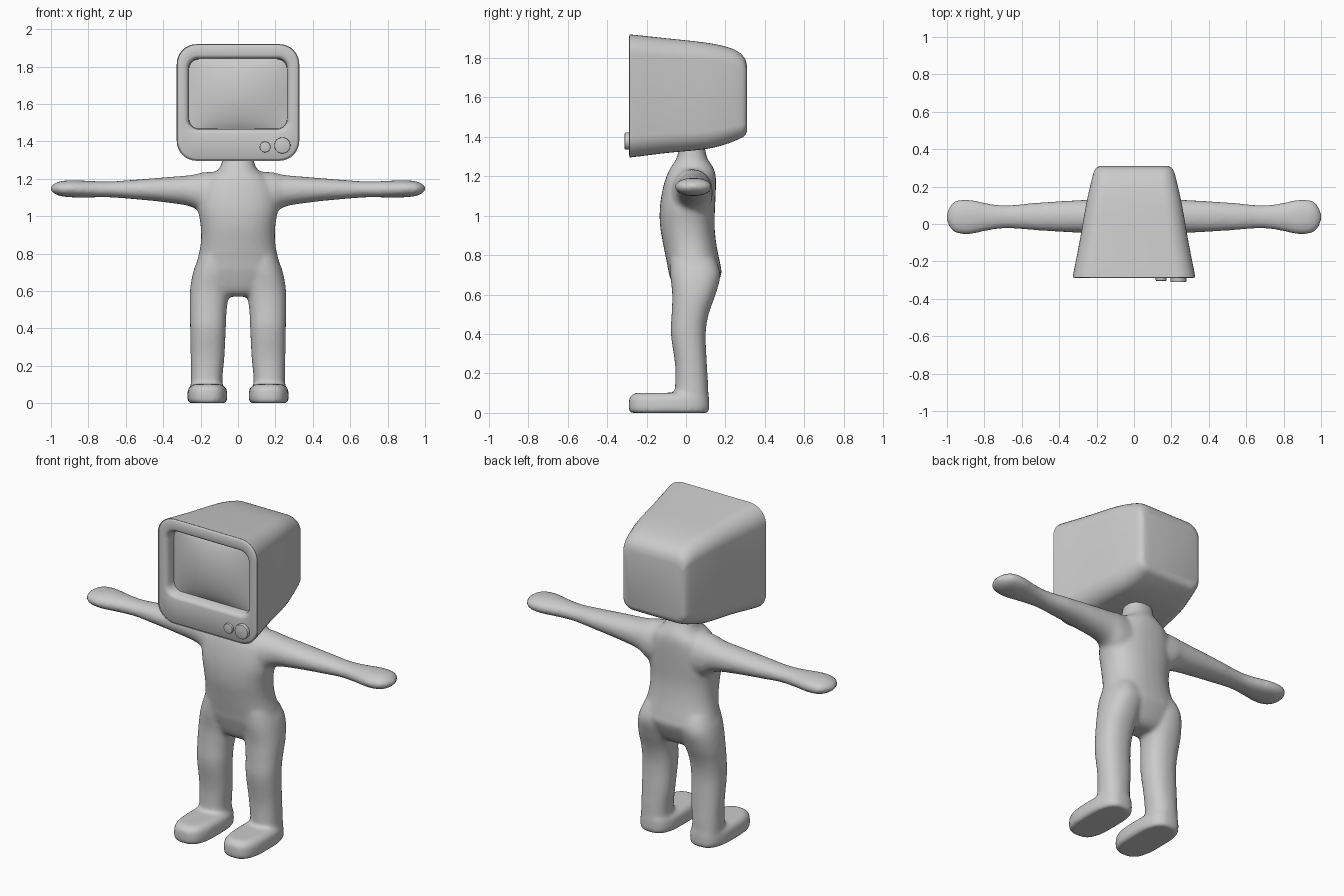
import bpy, bmesh, math
from mathutils import Matrix

if "Cube" in bpy.data.objects:
    bpy.data.objects.remove(bpy.data.objects["Cube"])

grey = bpy.data.materials.new("plain grey")
grey.diffuse_color = (0.6, 0.6, 0.6, 1)
grey.use_nodes = True
grey.node_tree.nodes["Principled BSDF"].inputs["Base Color"].default_value = grey.diffuse_color


def finish(bm, name):
    bmesh.ops.recalc_face_normals(bm, faces=bm.faces)
    me = bpy.data.meshes.new(name)
    bm.to_mesh(me)
    bm.free()
    me.materials.append(grey)
    for p in me.polygons:
        p.use_smooth = True
    ob = bpy.data.objects.new(name, me)
    bpy.context.collection.objects.link(ob)
    return ob


def spline(rows, sub=4):
    """Smooth a list of cross-section rows with a Catmull-Rom curve."""
    out = []
    for i in range(len(rows) - 1):
        a, b, c, d = (rows[max(0, min(len(rows) - 1, i + k))] for k in (-1, 0, 1, 2))
        for s in range(sub):
            t = s / sub
            out.append([0.5 * (2 * q + (r - p) * t + (2 * p - 5 * q + 4 * r - w) * t * t
                               + (3 * q - p - 3 * r + w) * t ** 3)
                        for p, q, r, w in zip(a, b, c, d)])
    return out + [list(rows[-1])]


def bridge(bm, rings, caps=(True, True)):
    vs = [[bm.verts.new(p) for p in r] for r in rings]
    n = len(vs[0])
    for r, s in zip(vs, vs[1:]):
        for i in range(n):
            bm.faces.new((r[i], r[(i + 1) % n], s[(i + 1) % n], s[i]))
    if caps[0]:
        bm.faces.new(vs[0][::-1])
    if caps[1]:
        bm.faces.new(vs[-1])


def limb(bm, rows, axis, exp=2.2, sides=(1,), n=32):
    """Loft superellipses; row = position, a0, a1, b0, b1."""
    for side in sides:
        rings = []
        for p, a0, a1, b0, b1 in spline(rows):
            ring = []
            for k in range(n):
                t = 2 * math.pi * k / n
                c, s = math.cos(t), math.sin(t)
                a = (a0 + a1) / 2 + (a1 - a0) / 2 * math.copysign(abs(c) ** (2 / exp), c)
                b = (b0 + b1) / 2 + (b1 - b0) / 2 * math.copysign(abs(s) ** (2 / exp), s)
                x, y, z = (a, b, p) if axis == "z" else (p, a, b)
                ring.append((x * side, y, z))
            rings.append(ring)
        bridge(bm, rings)


# body: torso, arms, legs and feet, fused into one smooth skin
bm = bmesh.new()
torso = [(.57, .08, -.01, .09), (.60, .17, -.05, .13), (.70, .235, -.085, .178),
         (.75, .222, -.095, .175), (.85, .20, -.115, .155), (.95, .20, -.132, .145),
         (1.05, .215, -.132, .148), (1.15, .20, -.115, .152), (1.21, .16, -.095, .15),
         (1.25, .105, -.075, .135), (1.30, .085, -.045, .105), (1.40, .08, -.03, .09)]
limb(bm, [(z, -w, w, y0, y1) for z, w, y0, y1 in torso], "z", 2.3)
arm = [(.05, -.09, .13, .95, 1.24), (.18, -.07, .135, 1.0, 1.235), (.25, -.05, .13, 1.05, 1.22),
       (.40, -.042, .122, 1.075, 1.207), (.55, -.032, .112, 1.09, 1.195),
       (.68, -.023, .10, 1.10, 1.186), (.78, -.035, .11, 1.10, 1.188),
       (.88, -.056, .131, 1.10, 1.192), (.95, -.049, .126, 1.107, 1.187),
       (.985, -.02, .095, 1.122, 1.172), (1.003, .02, .055, 1.14, 1.155)]
limb(bm, arm, "x", 2.1, (1, -1))
leg = [(.05, .085, .255, -.06, .115), (.15, .082, .252, -.055, .112), (.25, .072, .253, -.056, .106),
       (.40, .065, .256, -.077, .10), (.50, .06, .258, -.073, .115), (.60, .045, .257, -.07, .15),
       (.70, .03, .24, -.08, .175), (.78, .03, .21, -.08, .15)]
limb(bm, leg, "z", 2.3, (1, -1))
foot = [(0, .068, .26, -.28, .11), (.012, .058, .27, -.29, .118), (.06, .058, .27, -.29, .118),
        (.085, .066, .262, -.283, .116), (.102, .09, .24, -.255, .1)]
limb(bm, foot, "z", 2.9, (1, -1))
body = finish(bm, "body")
rm = body.modifiers.new("fuse", "REMESH")
rm.mode = "VOXEL"
rm.voxel_size = 0.011
rm.use_smooth_shade = True
sm = body.modifiers.new("soften", "SMOOTH")
sm.factor = 0.5
sm.iterations = 10


# television head: rounded-rectangle sections running back to front
def rounded(y, w, z0, z1, r, steps=8):
    pts = []
    for q, (cx, cz) in enumerate(((w - r, z1 - r), (r - w, z1 - r), (r - w, z0 + r), (w - r, z0 + r))):
        for k in range(steps + 1):
            t = math.pi / 2 * (q + k / steps)
            pts.append((cx + r * math.cos(t), y, cz + r * math.sin(t)))
    return pts


shell = [(.31, .185, 1.43, 1.76, .05), (.297, .205, 1.405, 1.80, .06), (.26, .22, 1.385, 1.835, .075),
         (.20, .235, 1.362, 1.858, .085), (.10, .257, 1.338, 1.878, .09), (-.10, .292, 1.318, 1.90, .10),
         (-.27, .325, 1.297, 1.918, .105), (-.283, .324, 1.299, 1.917, .105),
         (-.29, .315, 1.308, 1.908, .10)]
recess = [(-.29, .287, 1.443, 1.862, .07), (-.286, .274, 1.455, 1.851, .06),
          (-.27, .264, 1.465, 1.842, .055), (-.215, .26, 1.468, 1.838, .05)]
bm = bmesh.new()
bridge(bm, [rounded(*r) for r in spline(shell, 3) + recess], (True, False))
head = finish(bm, "television_head")
bpy.context.view_layer.objects.active = head
head.select_set(True)
bpy.ops.object.shade_smooth_by_angle(angle=math.radians(50))
head.select_set(False)

# bulging screen
bm = bmesh.new()
bmesh.ops.create_grid(bm, x_segments=24, y_segments=18, size=1)
for v in bm.verts:
    u, w = v.co.x, v.co.y
    v.co = (u * .262, -.228 - .042 * (1 - u * u) * (1 - w * w) ** .8 if abs(w) < 1 else -.228,
            1.653 + w * .187)
screen = finish(bm, "screen")
if screen.data.polygons[0].normal.y > 0:
    screen.data.flip_normals()

# control knobs
for name, x, z, r, front in (("small_knob", .145, 1.37, .029, -.304), ("large_knob", .237, 1.378, .043, -.311)):
    bm = bmesh.new()
    bmesh.ops.create_cone(bm, cap_ends=True, segments=32, radius1=r, radius2=r, depth=-.28 - front,
                          matrix=Matrix.Translation((x, (front - .28) / 2, z)) @ Matrix.Rotation(math.pi / 2, 4, "X"))
    rim = [e for e in bm.edges if all(v.co.y < front + .001 for v in e.verts)]
    bmesh.ops.bevel(bm, geom=rim, offset=.004, segments=2, affect="EDGES", profile=.5)
    knob = finish(bm, name)
    bpy.context.view_layer.objects.active = knob
    knob.select_set(True)
    bpy.ops.object.shade_smooth_by_angle(angle=math.radians(35))
    knob.select_set(False)
